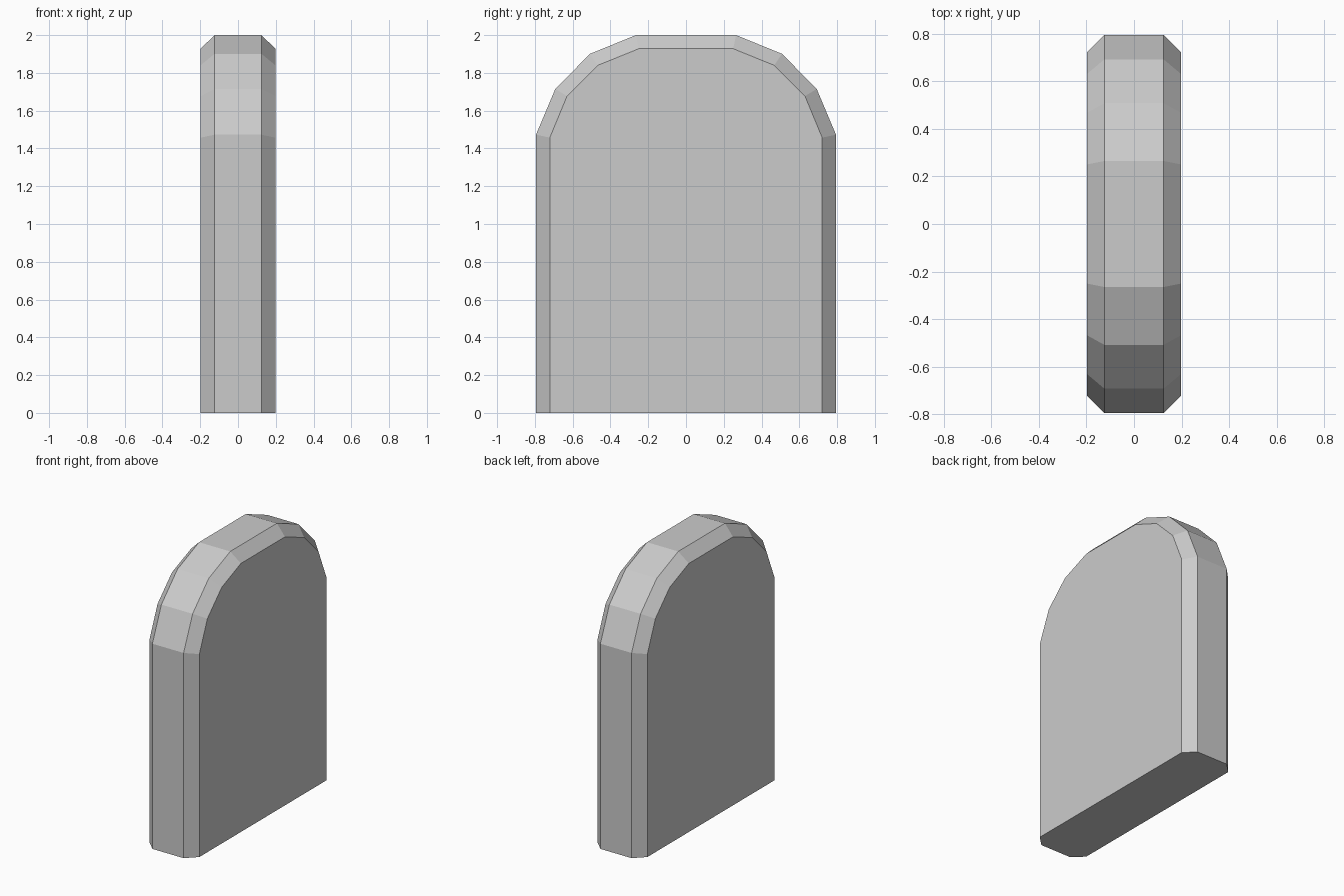
import bpy, bmesh

if "Cube" in bpy.data.objects:
    bpy.data.objects.remove(bpy.data.objects["Cube"])

# Half outlines (y, z) from base to crown: full-size rim and inset face
RIM = [(0.794, 0), (0.794, 1.473), (0.692, 1.715), (0.508, 1.901), (0.265, 2.0)]
FACE = [(0.721, 0), (0.721, 1.457), (0.63, 1.677), (0.467, 1.84), (0.25, 1.928)]


def ring(bm, x, half):
    outline = half + [(-y, z) for y, z in reversed(half)]
    return [bm.verts.new((x, y, z)) for y, z in outline]


# Arched slab with chamfered edges, flat base
bm = bmesh.new()
rings = [ring(bm, x, half) for x, half in
         ((-0.198, FACE), (-0.124, RIM), (0.124, RIM), (0.198, FACE))]
n = len(rings[0])
for a, b in zip(rings, rings[1:]):
    for i in range(n - 1):
        bm.faces.new((a[i], a[i + 1], b[i + 1], b[i]))
bm.faces.new(rings[0])
bm.faces.new(rings[-1])
bm.faces.new([r[0] for r in rings] + [r[-1] for r in reversed(rings)])
bmesh.ops.recalc_face_normals(bm, faces=bm.faces)

mesh = bpy.data.meshes.new("arched_slab")
bm.to_mesh(mesh)
bm.free()
bpy.context.collection.objects.link(bpy.data.objects.new("arched_slab", mesh))
